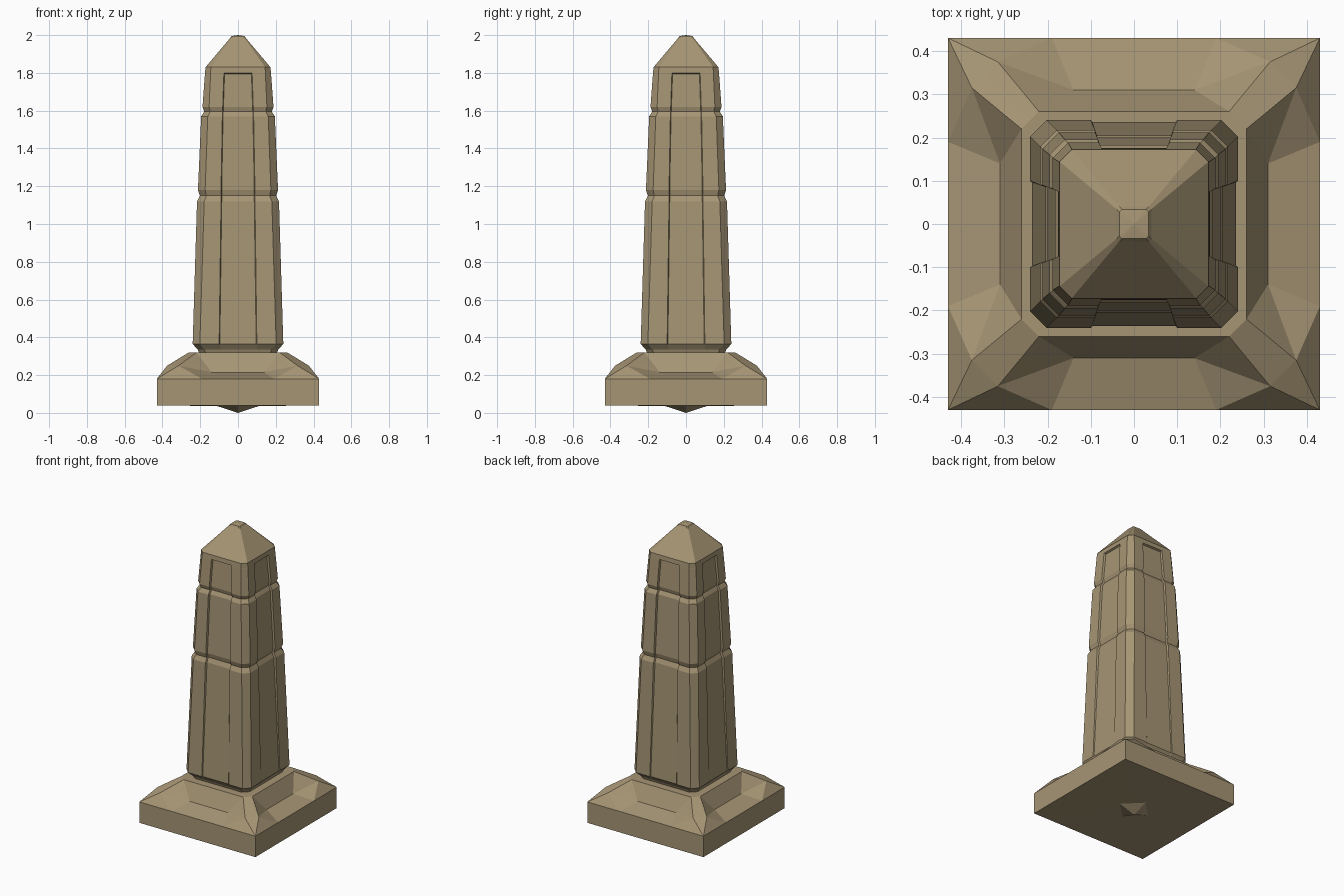
import bpy, bmesh
from math import pi
from mathutils import Matrix, Vector

cube = bpy.data.objects.get("Cube")
if cube:
    bpy.data.objects.remove(cube)

# Single sandstone colour
stone = bpy.data.materials.new("sandstone")
stone.use_nodes = True
stone.diffuse_color = (0.38, 0.30, 0.175, 1)
stone.node_tree.nodes["Principled BSDF"].inputs["Base Color"].default_value = stone.diffuse_color


def finish(bm, name):
    bmesh.ops.remove_doubles(bm, verts=bm.verts, dist=0.0005)
    bmesh.ops.recalc_face_normals(bm, faces=bm.faces)
    mesh = bpy.data.meshes.new(name)
    bm.to_mesh(mesh)
    bm.free()
    mesh.materials.append(stone)
    obj = bpy.data.objects.new(name, mesh)
    bpy.context.collection.objects.link(obj)
    return obj


def ring(bm, z, half, chamfer, panel=0.08, depth=0.0):
    """Square section with cut corners and a sunken panel on each side."""
    flat, inner = half - chamfer, panel - 0.004
    side = [(half, -flat), (half, -panel), (half - depth, -inner),
            (half - depth, inner), (half, panel), (half, flat)]
    verts = []
    for k in range(4):
        turn = Matrix.Rotation(k * pi / 2, 3, 'Z')
        verts += [bm.verts.new(turn @ Vector((x, y, z))) for x, y in side]
    return verts


def loft(name, rows, tip=None):
    bm = bmesh.new()
    rings = [ring(bm, *row) for row in rows]
    n = len(rings[0])
    for a, b in zip(rings, rings[1:]):
        for i in range(n):
            j = (i + 1) % n
            bm.faces.new((a[i], a[j], b[j], b[i]))
    bm.faces.new(rings[0])
    if tip:
        point = bm.verts.new((0, 0, tip))
        for i in range(n):
            bm.faces.new((rings[-1][i], rings[-1][(i + 1) % n], point))
    else:
        bm.faces.new(rings[-1])
    return finish(bm, name)


# Plinth: one eighth, repeated round the axis and across the diagonal
points = {
    "centre": (0, 0, 0.32), "collar_mid": (0.26, 0, 0.32),
    "collar_end": (0.26, 0.22, 0.32), "collar_diag": (0.24, 0.24, 0.32),
    "floor_mid": (0.31, 0, 0.215), "floor_end": (0.31, 0.14, 0.215),
    "ridge_in": (0.31, 0.261, 0.29), "ridge_out": (0.375, 0.315, 0.25),
    "ridge_diag": (0.345, 0.345, 0.25), "corner": (0.43, 0.43, 0.18),
    "edge_end": (0.43, 0.19, 0.18), "edge_mid": (0.43, 0, 0.18),
    "low_mid": (0.43, 0, 0.04), "low_corner": (0.43, 0.43, 0.04),
    "stud_mid": (0.11, 0, 0.036), "stud_diag": (0.055, 0.055, 0.036),
    "stud_tip": (0, 0, 0),
}
faces = [
    "centre collar_mid collar_end collar_diag",
    "collar_mid floor_mid floor_end collar_end",
    "collar_end floor_end ridge_in",
    "floor_mid edge_mid edge_end floor_end",
    "ridge_in floor_end ridge_out", "floor_end edge_end ridge_out",
    "ridge_out edge_end corner", "ridge_diag ridge_out corner",
    "collar_diag collar_end ridge_in ridge_out ridge_diag",
    "edge_mid low_mid low_corner corner edge_end",
    "low_mid stud_mid stud_diag low_corner",
    "stud_mid stud_tip stud_diag",
]
bm = bmesh.new()
for k in range(4):
    turn = Matrix.Rotation(k * pi / 2, 3, 'Z')
    for swap in (False, True):
        verts = {}
        for key, (x, y, z) in points.items():
            verts[key] = bm.verts.new(turn @ Vector((y, x, z) if swap else (x, y, z)))
        for face in faces:
            bm.faces.new([verts[key] for key in face.split()])
finish(bm, "plinth")

# Shaft: three tapering tiers parted by grooves, panels closed at the top
loft("shaft", [
    (0.315, 0.205, 0.035, 0.10, 0.0),
    (0.335, 0.213, 0.035, 0.10, 0.0),
    (0.365, 0.240, 0.038, 0.10, 0.004),
    (1.12, 0.217, 0.038, 0.09, 0.012),
    (1.15, 0.202, 0.035, 0.09, 0.010),
    (1.18, 0.212, 0.038, 0.09, 0.012),
    (1.57, 0.195, 0.035, 0.083, 0.012),
    (1.595, 0.179, 0.032, 0.082, 0.010),
    (1.62, 0.188, 0.035, 0.081, 0.012),
    (1.795, 0.175, 0.030, 0.075, 0.012),
    (1.80, 0.1745, 0.030, 0.075, 0.0),
    (1.83, 0.172, 0.028, 0.075, 0.0),
])

# Pyramid cap with a small blunt point
loft("cap", [
    (1.83, 0.172, 0.028, 0.075),
    (1.985, 0.041, 0.006, 0.02),
    (1.995, 0.034, 0.006, 0.02),
], tip=2.0)
